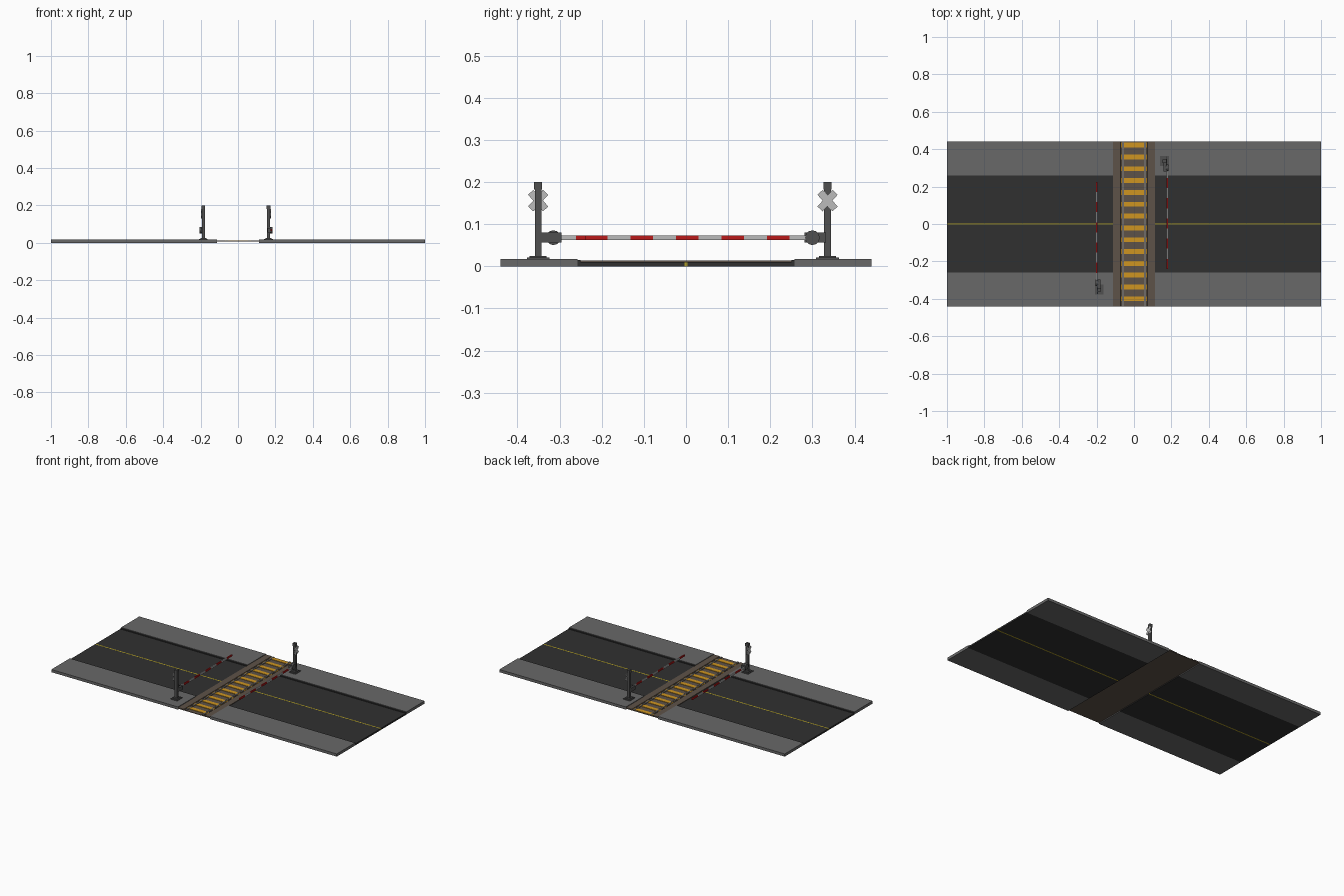
import bpy, bmesh, math
from mathutils import Matrix, Vector

if "Cube" in bpy.data.objects:
    bpy.data.objects.remove(bpy.data.objects["Cube"])


def mat(name, r, g, b):
    m = bpy.data.materials.new(name)
    m.diffuse_color = (r, g, b, 1)
    m.use_nodes = True
    m.node_tree.nodes["Principled BSDF"].inputs["Base Color"].default_value = m.diffuse_color
    return m


ASPHALT = mat("asphalt", .03, .03, .03)
PAVING = mat("paving", .14, .14, .14)
YELLOW = mat("line_yellow", .42, .33, .02)
BROWN = mat("track_bed", .11, .085, .065)
ORANGE = mat("sleeper_orange", .62, .3, .015)
STEEL = mat("rail_steel", .16, .15, .14)
DARK = mat("post_dark", .08, .08, .08)
RED = mat("stripe_red", .5, .01, .01)
WHITE = mat("stripe_white", .5, .5, .5)


def finish(name, bm, m):
    bmesh.ops.recalc_face_normals(bm, faces=bm.faces)
    me = bpy.data.meshes.new(name)
    bm.to_mesh(me)
    bm.free()
    me.materials.append(m)
    ob = bpy.data.objects.new(name, me)
    bpy.context.collection.objects.link(ob)
    return ob


def box(name, x0, x1, y0, y1, z0, z1, m):
    bm = bmesh.new()
    size = Matrix.Diagonal((x1 - x0, y1 - y0, z1 - z0, 1))
    centre = Matrix.Translation(((x0 + x1) / 2, (y0 + y1) / 2, (z0 + z1) / 2))
    bmesh.ops.create_cube(bm, size=1, matrix=centre @ size)
    return finish(name, bm, m)


def extrude(name, profile, axis, a, b, m):
    """Extrude a 2D profile along x (points are y,z) or y (points are x,z)."""
    bm = bmesh.new()
    pts = [(a, p, q) if axis == "x" else (p, a, q) for p, q in profile]
    face = bm.faces.new([bm.verts.new(p) for p in pts])
    res = bmesh.ops.extrude_face_region(bm, geom=[face])
    move = Vector((b - a, 0, 0)) if axis == "x" else Vector((0, b - a, 0))
    bmesh.ops.translate(bm, vec=move,
                        verts=[v for v in res["geom"] if isinstance(v, bmesh.types.BMVert)])
    return finish(name, bm, m)


# Road, centre line and raised pavements on both sides of the track
for side, (xa, xb) in (("left", (-1, -.113)), ("right", (.113, 1))):
    for s, label in ((-1, "front"), (1, "back")):
        ya, yb = sorted((s * .004, s * .25))
        box(f"road_{side}_{label}", xa, xb, ya, yb, 0, .01, ASPHALT)
        ya, yb = sorted((s * .25, s * .258))
        box(f"kerb_{side}_{label}", xa, xb, ya, yb, 0, .0145, ASPHALT)
        curb = [(s * .258, 0), (s * .44, 0), (s * .44, .017), (s * .258, .017)]
        extrude(f"pavement_{side}_{label}", curb, "x", xa, xb, PAVING)
    box(f"centre_line_{side}", xa, xb, -.004, .004, 0, .0102, YELLOW)

# Track bed, sleepers and rails
bed = [(-.113, .006), (.113, .006), (.113, .0135), (.072, .0135), (.07, .0095),
       (-.07, .0095), (-.072, .0135), (-.113, .0135)]
extrude("track_bed", bed, "y", -.44, .44, BROWN)
for i in range(14):
    y = -.4 + i * .0632
    box(f"sleeper_{i + 1}", -.069, .069, y - .013, y + .013, .009, .012, ORANGE)
for s, label in ((-1, "left"), (1, "right")):
    x = s * .058
    box(f"rail_{label}", x - .005, x + .005, -.44, .44, .009, .0135, STEEL)


# Barrier posts, the second turned half way round
def barrier(label, px, py, turn):
    parts = [
        box("base", -.023, .023, -.027, .027, .016, .021, DARK),
        box("base_step", -.016, .016, -.02, .02, .021, .025, DARK),
        box("pole", -.008, .008, -.008, .008, .02, .19, DARK),
        box("pole_cap", -.0095, .0095, -.0095, .0095, .182, .2, DARK),
        box("motor_box", -.006, .014, -.055, -.004, .056, .08, DARK),
    ]
    # Hinge disc
    bm = bmesh.new()
    bmesh.ops.create_cone(bm, cap_ends=True, segments=12, radius1=.0175, radius2=.0175, depth=.014,
                          matrix=Matrix.Translation((.014, -.036, .068)) @ Matrix.Rotation(math.pi / 2, 4, "Y"))
    parts.append(finish("hinge_disc", bm, DARK))
    # Striped arm
    edges = [-.045] + [-.09 - i * .054 for i in range(10)]
    for i, (b, a) in enumerate(zip(edges, edges[1:])):
        parts.append(box(f"arm_stripe_{i + 1}", .011, .018, a, b, .063, .073, RED if i % 2 else WHITE))
    # Crossed warning boards
    for k, ang in enumerate((42, -42)):
        bm = bmesh.new()
        bmesh.ops.create_cube(bm, size=1, matrix=Matrix.Translation((.0095 + k * .0006, 0, .156))
                              @ Matrix.Rotation(math.radians(ang), 4, "X")
                              @ Matrix.Diagonal((.004, .017, .053, 1)))
        parts.append(finish(f"cross_board_{k + 1}", bm, WHITE))
    place = Matrix.Translation((px, py, 0)) @ Matrix.Rotation(turn, 4, "Z")
    for p in parts:
        p.name = f"{label}_{p.name}"
        p.data.transform(place)


barrier("right_barrier", .163, .336, 0)
barrier("left_barrier", -.185, -.351, math.pi)
